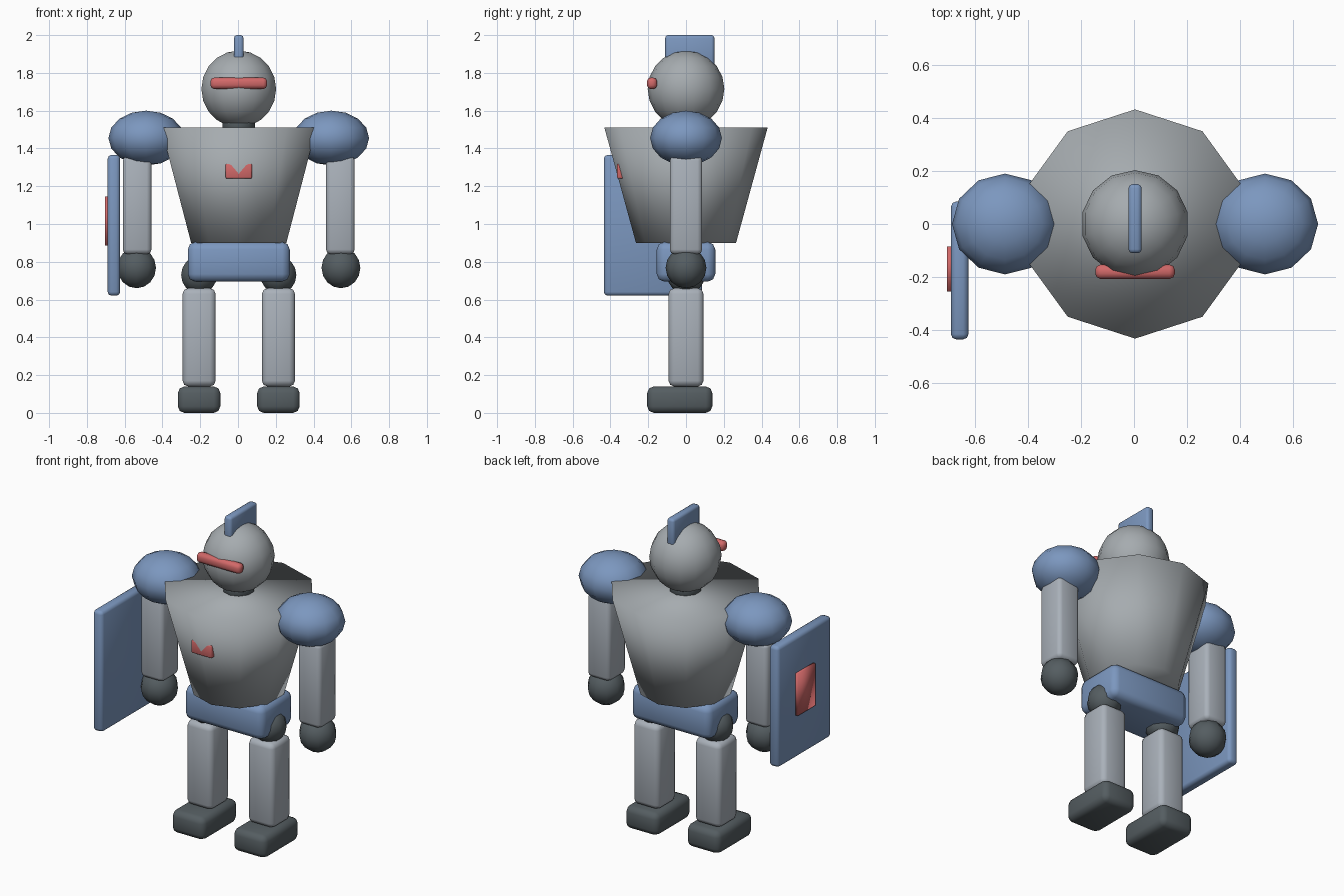
import bpy

if "Cube" in bpy.data.objects:
    bpy.data.objects.remove(bpy.data.objects["Cube"])


def make_material(name, rgb):
    mat = bpy.data.materials.new(name)
    mat.use_nodes = True
    color = (*rgb, 1.0)
    mat.diffuse_color = color
    mat.node_tree.nodes["Principled BSDF"].inputs["Base Color"].default_value = color
    return mat


STEEL = make_material("steel grey", (0.38, 0.41, 0.43))
LIMB = make_material("light limb grey", (0.40, 0.44, 0.49))
BLUE = make_material("armour blue", (0.20, 0.31, 0.52))
DARK = make_material("dark joint grey", (0.09, 0.11, 0.12))
RED = make_material("signal red", (0.64, 0.14, 0.14))

CX = 0.004  # body axis, shifted slightly by the shield on one side


def finish(name, mat):
    obj = bpy.context.object
    obj.name = name
    obj.data.materials.append(mat)
    bpy.ops.object.shade_smooth()
    return obj


def box(name, mat, center, size, bevel=0.0, segments=2):
    bpy.ops.mesh.primitive_cube_add(size=1, location=center)
    obj = bpy.context.object
    obj.scale = size
    bpy.ops.object.transform_apply(location=False, rotation=False, scale=True)
    finish(name, mat)
    if bevel:
        mod = obj.modifiers.new("rounded edges", "BEVEL")
        mod.width = bevel
        mod.segments = segments
    return obj


def ball(name, mat, center, radii, segments, rings=8):
    bpy.ops.mesh.primitive_uv_sphere_add(
        segments=segments, ring_count=rings, radius=1, location=center)
    bpy.context.object.scale = radii
    bpy.ops.object.transform_apply(location=False, rotation=False, scale=True)
    return finish(name, mat)


# Torso and pelvis
bpy.ops.mesh.primitive_cone_add(vertices=10, radius1=0.265, radius2=0.432,
                                depth=0.61, location=(CX, 0, 1.205))
finish("torso", STEEL)
box("chest_emblem", RED, (CX, -0.34, 1.28), (0.14, 0.05, 0.08), 0.008)
box("pelvis", BLUE, (CX, 0, 0.8), (0.54, 0.31, 0.21), 0.04)

# Head, neck, visor and crest
bpy.ops.mesh.primitive_cylinder_add(vertices=10, radius=0.09, depth=0.16,
                                    location=(CX, 0, 1.53))
finish("neck", DARK)
ball("head", STEEL, (CX, 0, 1.715), (0.203, 0.203, 0.203), 14, 10)
box("visor", RED, (CX, -0.18, 1.745), (0.3, 0.054, 0.06), 0.02)
box("crest", BLUE, (CX, 0.02, 1.905), (0.05, 0.26, 0.19), 0.015)

# Arms and legs, one set per side
for side, s in (("left", 1), ("right", -1)):
    arm_x = CX + s * 0.538
    leg_x = CX + s * 0.21
    ball(side + "_shoulder", BLUE, (CX + s * 0.49, 0, 1.455),
         (0.2, 0.19, 0.145), 12)
    box(side + "_arm", LIMB, (arm_x, 0, 1.1), (0.152, 0.172, 0.52), 0.025)
    ball(side + "_hand", DARK, (arm_x + s * 0.003, 0, 0.768),
         (0.108, 0.108, 0.108), 10)
    ball(side + "_hip", DARK, (leg_x, 0, 0.73), (0.1, 0.1, 0.1), 10)
    box(side + "_leg", LIMB, (leg_x, 0, 0.4), (0.175, 0.185, 0.52), 0.03)
    box(side + "_foot", DARK, (leg_x, -0.033, 0.07), (0.225, 0.345, 0.14), 0.035)

# Shield worn on the right arm
box("shield", BLUE, (-0.657, -0.175, 0.993), (0.066, 0.52, 0.745), 0.02)
box("shield_emblem", RED, (-0.695, -0.17, 1.015), (0.02, 0.17, 0.26))
